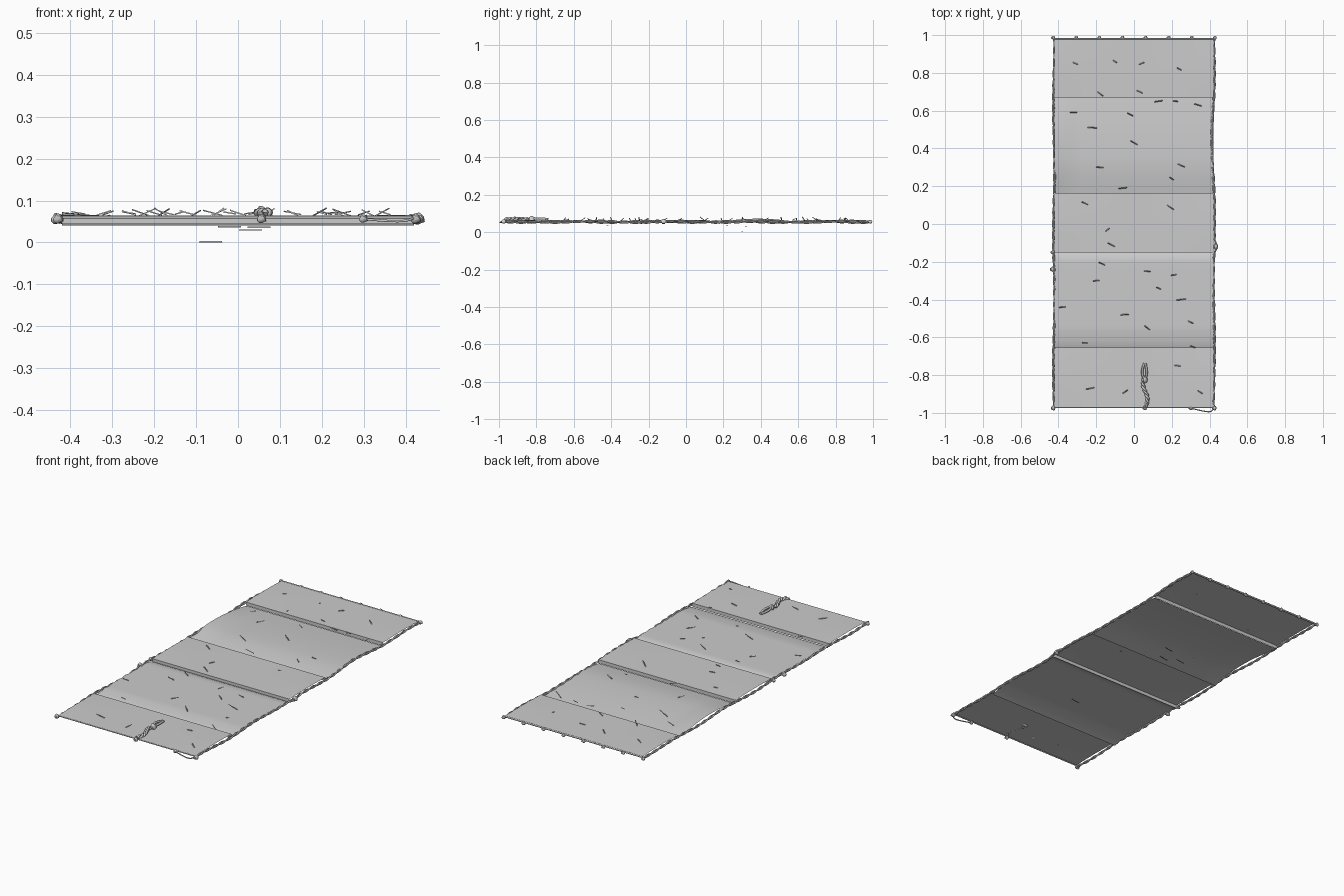
import bpy, bmesh, math, random
from mathutils import Vector

random.seed(4)
cube = bpy.data.objects.get("Cube")
if cube:
    bpy.data.objects.remove(cube, do_unlink=True)


def material(name, value):
    m = bpy.data.materials.new(name)
    m.use_nodes = True
    col = (value, value, value, 1)
    m.diffuse_color = col
    m.node_tree.nodes["Principled BSDF"].inputs["Base Color"].default_value = col
    return m


GREY = material("plain grey", 0.6)
FLAT = 0.063


def add_object(name, bm, smooth=True):
    me = bpy.data.meshes.new(name)
    bm.to_mesh(me)
    bm.free()
    ob = bpy.data.objects.new(name, me)
    bpy.context.collection.objects.link(ob)
    me.materials.append(GREY)
    if smooth:
        bpy.ops.object.select_all(action="DESELECT")
        ob.select_set(True)
        bpy.context.view_layer.objects.active = ob
        bpy.ops.object.shade_smooth_by_angle(angle=math.radians(35))
    return ob


# Cloth panels: three flat ones stand a step above two humped ones
def hump(t, crest, low, high):
    if t < crest:
        return low + (high - low) * math.sin(math.pi / 2 * t / crest)
    return low + (high - low) * math.cos(math.pi / 2 * (t - crest) / (1 - crest))


def back_hump(x, t):
    lift = max(0, (-0.3 - x) / 0.12) * 0.012 * math.sin(math.pi * t)
    return hump(t, 0.36, 0.043, 0.061) + lift


def front_hump(x, t):
    start = 0.041 + 0.018 * min(1, t / 0.2) ** 0.6
    end = 0.012 * max(0, (t - 0.9) / 0.1) ** 2
    return start - end


def flat(x, t):
    return FLAT + 0.003 * math.sin(math.pi * t) * (x / 0.42) ** 2


def panel(name, y0, y1, height, rows=24, cols=28):
    bm = bmesh.new()
    grid = []
    for j in range(rows + 1):
        t = j / rows
        row = []
        for i in range(cols + 1):
            x = -0.42 + 0.84 * i / cols
            row.append(bm.verts.new((x, y0 + (y1 - y0) * t, height(x, t))))
        grid.append(row)
    for j in range(rows):
        for i in range(cols):
            bm.faces.new((grid[j][i], grid[j][i + 1], grid[j + 1][i + 1], grid[j + 1][i]))
    # skirt closing the step at each end of a flat panel
    if height is flat:
        for row, flip in ((grid[0], False), (grid[-1], True)):
            if abs(row[0].co.y) > 0.9:
                continue
            low = [bm.verts.new((v.co.x, v.co.y, 0.044)) for v in row]
            for i in range(cols):
                f = [row[i + 1], row[i], low[i], low[i + 1]]
                bm.faces.new(f[::-1] if flip else f)
    return add_object(name, bm)


panel("front_panel", -0.97, -0.655, flat)
panel("front_sagging_panel", -0.655, -0.15, front_hump)
panel("middle_panel", -0.15, 0.165, flat)
panel("back_sagging_panel", 0.165, 0.67, back_hump)
panel("back_panel", 0.67, 0.98, flat)


# Ropes: bevelled curves turned into meshes
def rope(name, points, radius):
    cu = bpy.data.curves.new(name, "CURVE")
    cu.dimensions = "3D"
    cu.bevel_depth = radius
    cu.bevel_resolution = 1
    cu.use_fill_caps = True
    cu.resolution_u = 3
    sp = cu.splines.new("NURBS")
    sp.points.add(len(points) - 1)
    for p, co in zip(sp.points, points):
        p.co = (*co, 1)
    sp.use_endpoint_u = True
    sp.order_u = 3
    ob = bpy.data.objects.new(name, cu)
    bpy.context.collection.objects.link(ob)
    cu.materials.append(GREY)
    return ob


def twisted(name, path, radius, turns):
    # two strands wound around one path
    for k in range(2):
        pts = []
        for i, p in enumerate(path):
            a = turns * math.tau * i / (len(path) - 1) + math.pi * k
            pts.append((p[0] + radius * math.cos(a), p[1], p[2] + radius * math.sin(a)))
        rope(f"{name}_strand_{k + 1}", pts, radius)


for side, name in ((1, "left_rope"), (-1, "right_rope")):
    path = []
    for i in range(141):
        y = -0.975 + 1.955 * i / 140
        x = side * 0.424 + 0.003 * math.sin(9 * y + side)
        if side > 0:
            x -= 0.009 * math.exp(-((y - 0.45) / 0.2) ** 2)
            x += 0.012 * math.exp(-((y + 0.12) / 0.03) ** 2)
        path.append((x, y, 0.056 + 0.004 * math.sin(14 * y + 2 * side)))
    twisted(name, path, 0.004, 16)

rope("back_rope", [(-0.42 + 0.14 * i, 0.981, 0.06) for i in range(7)], 0.005)
rope("front_rope", [(-0.42 + 0.14 * i, -0.971, 0.06) for i in range(7)], 0.003)


# Knots: small wrapped balls
def knot(name, x, y, z, r):
    bm = bmesh.new()
    bmesh.ops.create_icosphere(bm, subdivisions=2, radius=r)
    for v in bm.verts:
        v.co *= 1 + 0.15 * math.sin(v.co.x / r * 4 + v.co.z / r * 3)
        v.co += Vector((x, y, z))
    add_object(name, bm)


for i in range(8):
    knot(f"back_knot_{i + 1}", -0.428 + 0.1223 * i, 0.986, 0.056, 0.01)
for name, x, y, r in (
    ("front_left_knot", 0.425, -0.975, 0.012),
    ("front_right_knot", -0.428, -0.975, 0.012),
    ("front_loop_knot", 0.3, -0.975, 0.01),
    ("front_middle_knot", 0.057, -0.975, 0.011),
    ("left_side_knot", 0.432, -0.12, 0.014),
    ("right_side_knot", -0.432, -0.24, 0.013),
    ("right_seam_knot", -0.43, -0.15, 0.011),
):
    knot(name, x, y, 0.057, r)

# Loose cord at the front corner and tie rope lying on the front panel
rope("corner_cord", [(0.3, -0.975, 0.056), (0.34, -0.985, 0.052), (0.39, -0.995, 0.05),
                     (0.415, -0.992, 0.055), (0.42, -0.975, 0.06)], 0.003)
tie = []
for i in range(25):
    t = i / 24
    tie.append((0.06 + 0.012 * math.sin(5 * t), -0.97 + 0.13 * t, 0.068 + 0.004 * math.sin(3 * t)))
twisted("tie_rope", tie, 0.006, 3)
knot("tie_knot", 0.057, -0.825, 0.071, 0.016)
for s in (-1, 1):
    rope(f"tie_tail_{s + 2}", [(0.057, -0.825, 0.073), (0.055 + 0.014 * s, -0.8, 0.075),
                               (0.055 + 0.01 * s, -0.76, 0.074), (0.058 + 0.003 * s, -0.738, 0.07)], 0.006)

# Straw scattered over the cloth: thin blades at (x, y, heading, length)
STRAW = [(-.31, .85), (-.1, .86), (.04, .85), (.24, .82), (-.18, .69), (.03, .7), (.13, .65),
         (.22, .65), (.34, .63), (-.32, .59), (-.02, .58), (-.22, .51), (0, .43), (.25, .31),
         (-.18, .3), (.2, .24), (-.06, .19), (-.26, .11), (.19, .09), (-.14, -.03), (-.12, -.11),
         (-.17, -.21), (.21, -.27), (.07, -.25), (-.2, -.3), (.13, -.34), (.25, -.4), (-.38, -.44),
         (-.05, -.48), (.3, -.52), (.07, -.55), (-.26, -.63), (.31, -.65), (.23, -.75), (-.05, -.89),
         (-.23, -.87), (.35, -.89)]


def blade(bm, x, y, z, angle, length, rise):
    d = Vector((math.cos(angle), math.sin(angle), rise)) * length / 2
    n = Vector((-math.sin(angle), math.cos(angle), 0)) * 0.0028
    c = Vector((x, y, z))
    up = Vector((0, 0, 0.003))
    ring = [[bm.verts.new(c + d * s + o) for o in (n, -n, up)] for s in (-1, 1)]
    for i in range(3):
        k = (i + 1) % 3
        bm.faces.new((ring[0][i], ring[0][k], ring[1][k], ring[1][i]))
    bm.faces.new(ring[0][::-1])
    bm.faces.new(ring[1])


bm = bmesh.new()
for x, y in STRAW:
    blade(bm, x, y, 0.069, random.uniform(-0.7, 0.7), random.uniform(0.025, 0.05),
          random.choice((-1, 1)) * random.uniform(0.1, 0.6))
# a few pieces fallen underneath
for x, y, z in ((-0.065, 0.3, 0.0), (0.03, 0.32, 0.028), (-0.02, 0.22, 0.036), (0.05, -0.42, 0.035)):
    blade(bm, x, y, z, 0.15, 0.055, 0)
bmesh.ops.recalc_face_normals(bm, faces=bm.faces[:])
add_object("straw", bm, smooth=False)
